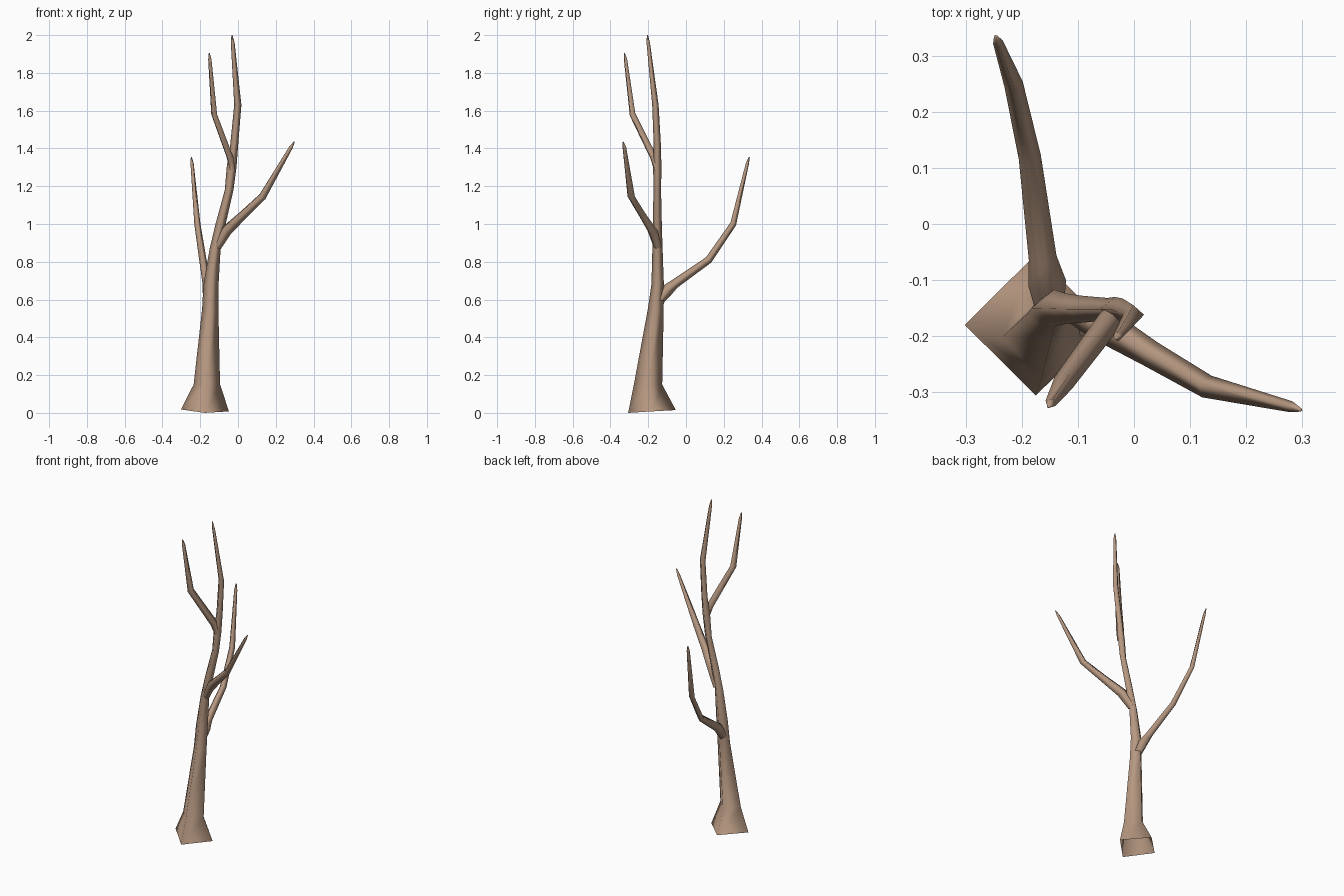
import bpy, bmesh, math
from mathutils import Vector

cube = bpy.data.objects.get("Cube")
if cube:
    bpy.data.objects.remove(cube, do_unlink=True)

bark = bpy.data.materials.new("tan_bark")
bark.use_nodes = True
color = (0.47, 0.315, 0.22, 1)
bark.diffuse_color = color
bark.node_tree.nodes["Principled BSDF"].inputs["Base Color"].default_value = color

SIDES = 4


def ring(bm, center, u, v):
    """One cross-section whose corners lie along u and v."""
    verts = []
    for i in range(SIDES):
        a = 2 * math.pi * i / SIDES
        verts.append(bm.verts.new(center + u * math.cos(a) + v * math.sin(a)))
    return verts


def finish(name, bm, rings):
    """Skin the rings, cap the tip and make the object."""
    for a, b in zip(rings, rings[1:]):
        for i in range(SIDES):
            j = (i + 1) % SIDES
            bm.faces.new((a[i], a[j], b[j], b[i]))
    bm.faces.new(rings[-1])
    for f in bm.faces:
        f.smooth = True
    me = bpy.data.meshes.new(name)
    bm.to_mesh(me)
    bm.free()
    me.materials.append(bark)
    bpy.context.collection.objects.link(bpy.data.objects.new(name, me))


def trunk(name, sections):
    """Level sections: x, y, z, half width, half depth."""
    bm = bmesh.new()
    rings = [ring(bm, Vector((x, y, z)), Vector((rx, 0, 0)), Vector((0, ry, 0)))
             for x, y, z, rx, ry in sections]
    # the open foot is cut slightly askew
    for vert, z in zip(rings[0], (0.008, 0.015, 0.018, 0.0)):
        vert.co.z = z
    finish(name, bm, rings)


def branch(name, points):
    """Sections square to the path: x, y, z, radius."""
    bm = bmesh.new()
    path = [Vector(p[:3]) for p in points]
    rings = []
    for i, p in enumerate(path):
        t = Vector()
        if i:
            t += (p - path[i - 1]).normalized()
        if i < len(path) - 1:
            t += (path[i + 1] - p).normalized()
        t.normalize()
        u = t.cross(Vector((0, 0, 1))).normalized()
        v = u.cross(t)
        r = points[i][3]
        # keep the rings counter-clockwise about the path
        rings.append(ring(bm, p, u * r, v * r * -1 if u.cross(v).dot(t) < 0 else v * r))
    finish(name, bm, rings)


# Trunk with flared open foot, running up into the leader
trunk("trunk", [
    (-0.175, -0.18, 0.01, 0.127, 0.126),
    (-0.165, -0.201, 0.15, 0.07, 0.075),
    (-0.147, -0.16, 0.55, 0.043, 0.042),
    (-0.143, -0.15, 0.68, 0.04, 0.033),
    (-0.121, -0.151, 0.87, 0.029, 0.027),
    (-0.092, -0.152, 1.0, 0.027, 0.024),
    (-0.047, -0.152, 1.18, 0.023, 0.02),
    (-0.034, -0.152, 1.3, 0.026, 0.022),
    (-0.02, -0.152, 1.42, 0.021, 0.019),
    (-0.001, -0.162, 1.63, 0.019, 0.017),
    (-0.028, -0.2, 1.96, 0.01, 0.009),
    (-0.032, -0.204, 2.0, 0.003, 0.003),
])

# Low limb reaching back
branch("back_branch", [
    (-0.15, -0.155, 0.58, 0.025),
    (-0.155, -0.105, 0.645, 0.034),
    (-0.163, -0.06, 0.683, 0.025),
    (-0.186, 0.12, 0.81, 0.02),
    (-0.215, 0.25, 1.0, 0.017),
    (-0.243, 0.325, 1.32, 0.009),
    (-0.247, 0.335, 1.355, 0.003),
])

# Limb reaching to the left and forward
branch("left_branch", [
    (-0.11, -0.15, 0.88, 0.025),
    (-0.06, -0.177, 0.965, 0.031),
    (0.03, -0.232, 1.05, 0.024),
    (0.13, -0.29, 1.145, 0.021),
    (0.28, -0.326, 1.405, 0.01),
    (0.298, -0.332, 1.435, 0.003),
])

# Upper limb reaching forward
branch("upper_front_branch", [
    (-0.028, -0.152, 1.28, 0.018),
    (-0.043, -0.172, 1.355, 0.022),
    (-0.126, -0.283, 1.58, 0.019),
    (-0.149, -0.32, 1.87, 0.01),
    (-0.152, -0.326, 1.905, 0.003),
])
